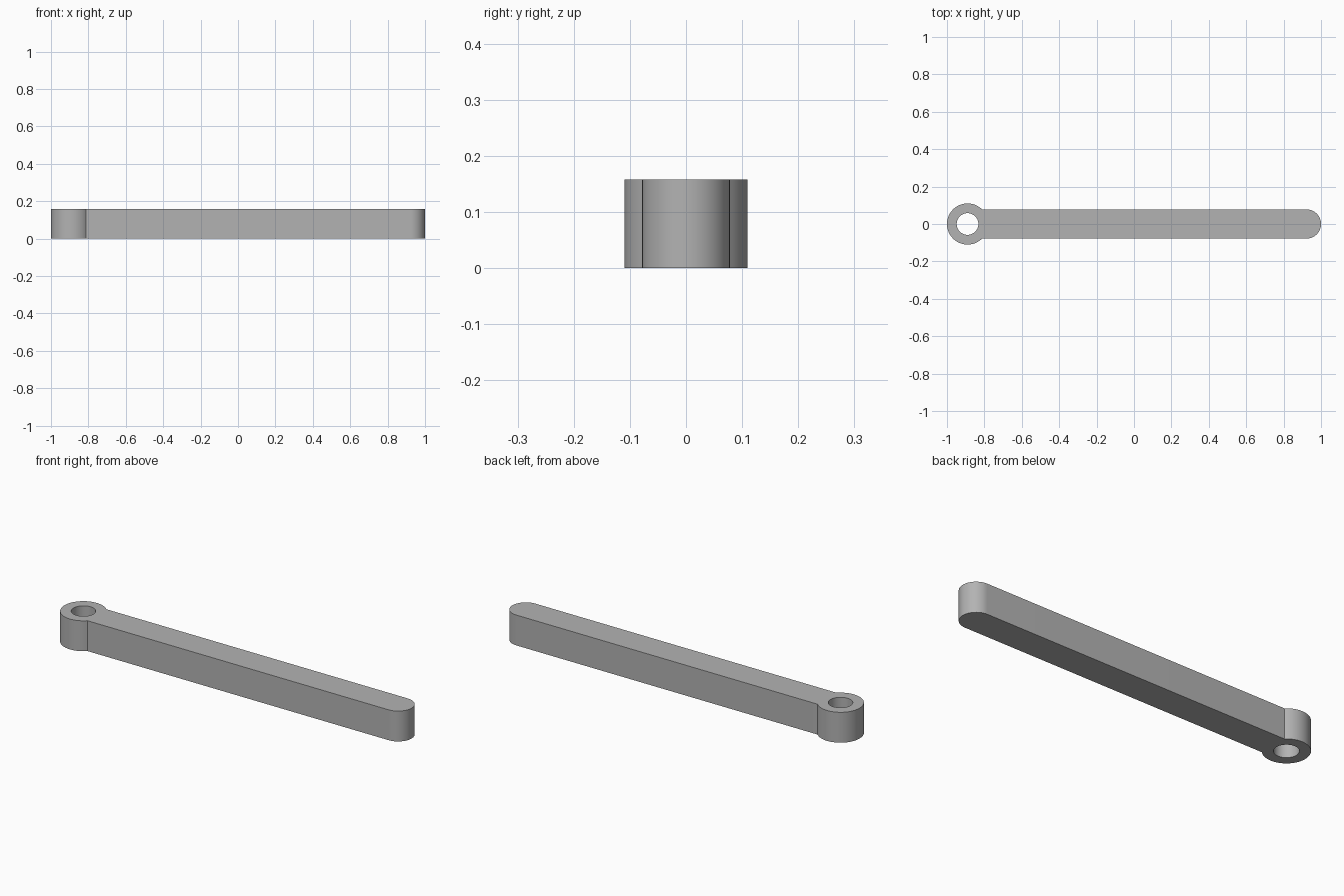
import bpy
import bmesh
from math import asin, cos, sin, pi, radians

cube = bpy.data.objects.get("Cube")
if cube:
    bpy.data.objects.remove(cube, do_unlink=True)

HEIGHT = 0.158
EYE_X, EYE_R, HOLE_R = -0.89, 0.11, 0.058
BAR_R = 0.078
TIP_X = 1 - BAR_R


def arc(cx, r, start, end, steps):
    """Points along an arc centred on the long axis."""
    angles = [start + (end - start) * i / steps for i in range(steps + 1)]
    return [(cx + r * cos(a), r * sin(a), 0) for a in angles]


def loop_edges(bm, points):
    """Closed ring of edges through the points."""
    verts = [bm.verts.new(p) for p in points]
    return [bm.edges.new((v, verts[i - 1])) for i, v in enumerate(verts)]


# Outline: rounded tip, straight sides, round eye; plus the pin hole
neck = asin(BAR_R / EYE_R)
outline = arc(TIP_X, BAR_R, -pi / 2, pi / 2, 32)
outline += arc(EYE_X, EYE_R, neck, 2 * pi - neck, 56)
hole = arc(EYE_X, HOLE_R, 0, 2 * pi, 48)[:-1]

bm = bmesh.new()
edges = loop_edges(bm, outline) + loop_edges(bm, hole)
bmesh.ops.triangle_fill(bm, edges=edges, use_beauty=True)

# Thickness
top = bmesh.ops.extrude_face_region(bm, geom=bm.faces[:], use_keep_orig=True)
top_verts = [g for g in top["geom"] if isinstance(g, bmesh.types.BMVert)]
bmesh.ops.translate(bm, verts=top_verts, vec=(0, 0, HEIGHT))
bmesh.ops.recalc_face_normals(bm, faces=bm.faces[:])

mesh = bpy.data.meshes.new("link_arm")
bm.to_mesh(mesh)
bm.free()
arm = bpy.data.objects.new("link_arm", mesh)
bpy.context.collection.objects.link(arm)

# Plain grey
grey = bpy.data.materials.new("plain_grey")
grey.use_nodes = True
colour = (0.45, 0.45, 0.45, 1)
grey.diffuse_color = colour
grey.node_tree.nodes["Principled BSDF"].inputs["Base Color"].default_value = colour
mesh.materials.append(grey)

# Smooth curved walls, crisp rims and neck
bpy.ops.object.select_all(action="DESELECT")
arm.select_set(True)
bpy.context.view_layer.objects.active = arm
bpy.ops.object.shade_smooth_by_angle(angle=radians(30))
